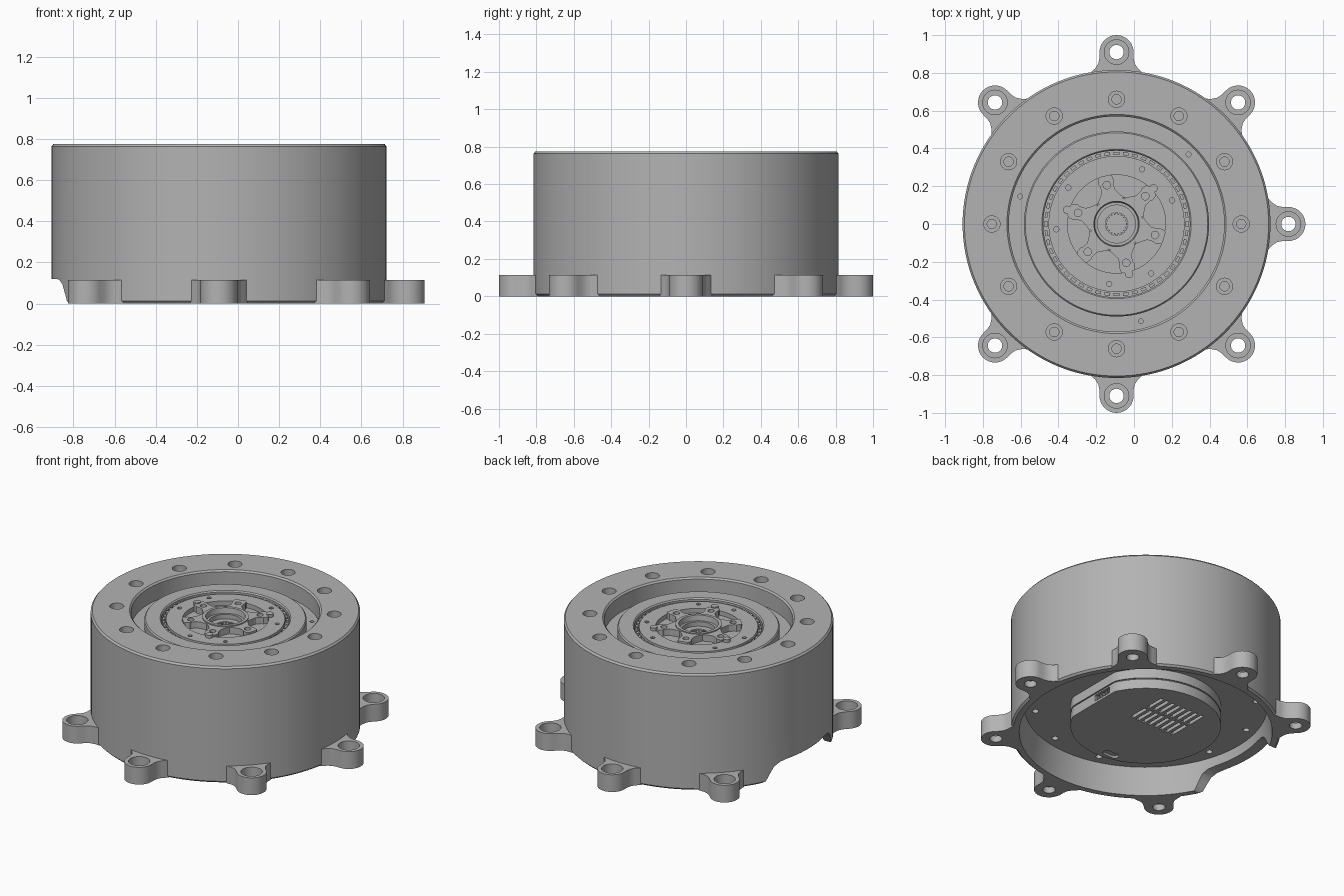
import bpy, bmesh
from math import sin, cos, pi, radians
from mathutils import Matrix, Vector

if "Cube" in bpy.data.objects:
    bpy.data.objects.remove(bpy.data.objects["Cube"])

CX = -0.0925  # axis of the drum
AXIS = Matrix.Translation((CX, 0, 0))

metal = bpy.data.materials.new("grey metal")
metal.use_nodes = True
GREY = (0.45, 0.45, 0.45, 1)
metal.diffuse_color = GREY
metal.node_tree.nodes["Principled BSDF"].inputs["Base Color"].default_value = GREY


def polar(r, deg, z=0):
    """Placement at a radius and angle about the axis, turned to face outward."""
    a = radians(deg)
    return AXIS @ Matrix.Translation((r * cos(a), r * sin(a), z)) @ Matrix.Rotation(a, 4, 'Z')


def lathe(bm, profile, steps=24, place=AXIS):
    """Closed solid of revolution; the profile starts and ends on the axis."""
    rings = []
    for r, z in profile:
        if r == 0:
            rings.append([bm.verts.new(place @ Vector((0, 0, z)))] * steps)
        else:
            rings.append([bm.verts.new(place @ Vector((r * cos(2 * pi * i / steps),
                          r * sin(2 * pi * i / steps), z))) for i in range(steps)])
    for a, b in zip(rings, rings[1:]):
        for i in range(steps):
            j = (i + 1) % steps
            loop = list(dict.fromkeys((a[i], a[j], b[j], b[i])))
            bm.faces.new(loop)


def cylinder(bm, r, z0, z1, place, steps=24):
    lathe(bm, [(0, z0), (r, z0), (r, z1), (0, z1)], steps, place)


def prism(bm, outline, z0, z1, place=AXIS):
    low = [bm.verts.new(place @ Vector((x, y, z0))) for x, y in outline]
    high = [bm.verts.new(place @ Vector((x, y, z1))) for x, y in outline]
    bm.faces.new(low[::-1])
    bm.faces.new(high)
    for i in range(len(low)):
        j = (i + 1) % len(low)
        bm.faces.new((low[i], low[j], high[j], high[i]))


def box(bm, sx, sy, z0, z1, place=AXIS):
    x, y = sx / 2, sy / 2
    prism(bm, [(-x, -y), (x, -y), (x, y), (-x, y)], z0, z1, place)


def finish(name, bm, cutter=None):
    """Turn a bmesh into an object, cut it and shade it."""
    def make(label, b):
        bmesh.ops.recalc_face_normals(b, faces=b.faces)
        mesh = bpy.data.meshes.new(label)
        b.to_mesh(mesh)
        b.free()
        mesh.materials.append(metal)
        ob = bpy.data.objects.new(label, mesh)
        bpy.context.scene.collection.objects.link(ob)
        return ob
    ob = make(name, bm)
    bpy.ops.object.select_all(action='DESELECT')
    ob.select_set(True)
    bpy.context.view_layer.objects.active = ob
    if cutter:
        tool = make(name + "_cutter", cutter)
        tool.hide_render = True
        mod = ob.modifiers.new("cut", 'BOOLEAN')
        mod.operation, mod.solver, mod.object = 'DIFFERENCE', 'EXACT', tool
        bpy.ops.object.modifier_apply(modifier=mod.name)
        bpy.data.objects.remove(tool)
    bpy.ops.object.shade_smooth_by_angle(angle=radians(30))
    return ob


# Drum housing: rim, outer wall, top ring, groove, rotor face, hub well, hollow underside
drum = bmesh.new()
lathe(drum, [(0, 0.18), (0.735, 0.18), (0.765, 0), (0.803, 0), (0.815, 0.012),
             (0.815, 0.763), (0.805, 0.775), (0.58, 0.775), (0.57, 0.765),
             (0.57, 0.66), (0.49, 0.66), (0.49, 0.715), (0.483, 0.723),
             (0.395, 0.723), (0.388, 0.715), (0.388, 0.67), (0.36, 0.67), (0.36, 0.715),
             (0.26, 0.715), (0.26, 0.685), (0.14, 0.685), (0.14, 0.735),
             (0.12, 0.735), (0.115, 0.70), (0.1, 0.70), (0.1, 0.67), (0.06, 0.67),
             (0.06, 0.6), (0, 0.6)], 128)
cuts = bmesh.new()
for k in range(12):  # bolt holes on top, plain holes underneath
    spot = polar(0.66, 30 * k)
    lathe(cuts, [(0, 0.6), (0.025, 0.6), (0.025, 0.71), (0.043, 0.71), (0.043, 0.8), (0, 0.8)],
          24, spot)
    cylinder(cuts, 0.02, 0.17, 0.24, polar(0.67, 30 * k + 15), 16)
for k in range(3):  # small pin holes in the groove and the rotor face
    mid = 44 + 120 * k
    cylinder(cuts, 0.013, 0.62, 0.69, polar(0.53, mid), 12)
    for side in (-21, 21):
        cylinder(cuts, 0.014, 0.69, 0.74, polar(0.32, mid + side), 12)
# Cable opening in the lower wall: outline in (y, z), pushed along x
half = [(0.38, -0.02), (0.345, 0.01), (0.315, 0.06), (0.29, 0.095), (0.25, 0.115), (0.2, 0.12)]
opening = half + [(-y, z) for y, z in reversed(half)]
to_x = Matrix(((0, 0, 1, 0), (1, 0, 0, 0), (0, 1, 0, 0), (0, 0, 0, 1)))
prism(cuts, opening, -0.95, -0.6, AXIS @ to_x)
finish("drum_housing", drum, cuts)

# Mounting ears: rounded tab with flared root and counterbored hole
flare = [(0.77, 0.15), (0.803, 0.135), (0.825, 0.112), (0.85, 0.096), (0.88, 0.09)]
tip = [(0.91 + 0.09 * cos(radians(a)), 0.09 * sin(radians(a))) for a in range(90, -91, -10)]
ear_outline = flare + tip + [(x, -y) for x, y in reversed(flare)]
for n, deg in enumerate((0, 45, 90, 135, 225, 270, 315)):
    ear, bore = bmesh.new(), bmesh.new()
    prism(ear, ear_outline, 0.008, 0.115, polar(0, deg))
    inset = [(0.91 + (x - 0.91) * 0.93, y * 0.93) for x, y in ear_outline]
    base = [v for v in ear.verts if v.co.z < 0.05]
    # bevelled foot
    foot = [f for f in ear.faces if all(v in base for v in f.verts)][0]
    bmesh.ops.inset_individual(ear, faces=[foot], thickness=0.008, depth=0)
    for v in foot.verts:
        v.co.z = 0
    lathe(bore, [(0, -0.02), (0.038, -0.02), (0.038, 0.04), (0.065, 0.04), (0.065, 0.15), (0, 0.15)],
          32, polar(0.91, deg))
    finish(f"mounting_ear_{n + 1}", ear, bore)

# Bearing cage teeth in the narrow ring groove
teeth = bmesh.new()
for k in range(48):
    box(teeth, 0.016, 0.03, 0.66, 0.705, polar(0.374, 7.5 * k))
finish("bearing_cage", teeth)

# Six-armed spider around the hub, with screw holes and three locating pegs
arm = [(0.125, -0.075), (0.15, -0.055), (0.18, -0.036), (0.215, -0.036), (0.225, -0.042),
       (0.255, -0.038), (0.262, -0.028)]
arm += [(x, -y) for x, y in reversed(arm)]
for k in range(6):
    deg = 44 + 60 * k
    spoke, hole = bmesh.new(), bmesh.new()
    prism(spoke, arm, 0.68, 0.728, polar(0, deg))
    cylinder(hole, 0.02, 0.69, 0.76, polar(0.212, deg), 20)
    finish(f"spider_arm_{k + 1}", spoke, hole)
    if k % 2 == 0:
        peg = bmesh.new()
        cylinder(peg, 0.022, 0.68, 0.735, polar(0.272, deg), 20)
        finish(f"locating_peg_{k // 2 + 1}", peg)

# Splines round the hub bore
splines = bmesh.new()
for k in range(18):
    box(splines, 0.012, 0.009, 0.6, 0.668, polar(0.056, 20 * k))
finish("hub_splines", splines)


# Electronics cover underneath: round with one flat side, split by a thin seam
def cover_outline(r):
    return [(min(r * cos(2 * pi * i / 96), r - 0.045), r * sin(2 * pi * i / 96)) for i in range(96)]


cover, vents = bmesh.new(), bmesh.new()
prism(cover, cover_outline(0.455), 0.045, 0.11)
for col in (0.09, 0.245):  # vent slots in two columns
    for row in range(8):
        place = AXIS @ Matrix.Translation((0.13 - 0.045 * row, col, 0))
        box(vents, 0.022, 0.135, 0.03, 0.065, place)
lozenge = [(s * 0.03 + 0.025 * cos(radians(a)), 0.025 * sin(radians(a)))
           for s, start in ((1, -90), (-1, 90)) for a in range(start, start + 181, 20)]
prism(vents, lozenge, 0.03, 0.06, AXIS @ Matrix.Translation((-0.06, -0.4, 0)))
box(vents, 0.06, 0.14, 0.06, 0.1, AXIS @ Matrix.Translation((0.41, 0.08, 0)))
finish("electronics_cover", cover, vents)

base = bmesh.new()
prism(base, cover_outline(0.447), 0.105, 0.12)
prism(base, cover_outline(0.455), 0.118, 0.19)
finish("cover_base", base)

# Connector pins inside the cover's side socket
pins = bmesh.new()
for k in range(5):
    box(pins, 0.03, 0.01, 0.07, 0.09, AXIS @ Matrix.Translation((0.392, 0.03 + 0.025 * k, 0)))
finish("connector_pins", pins)
